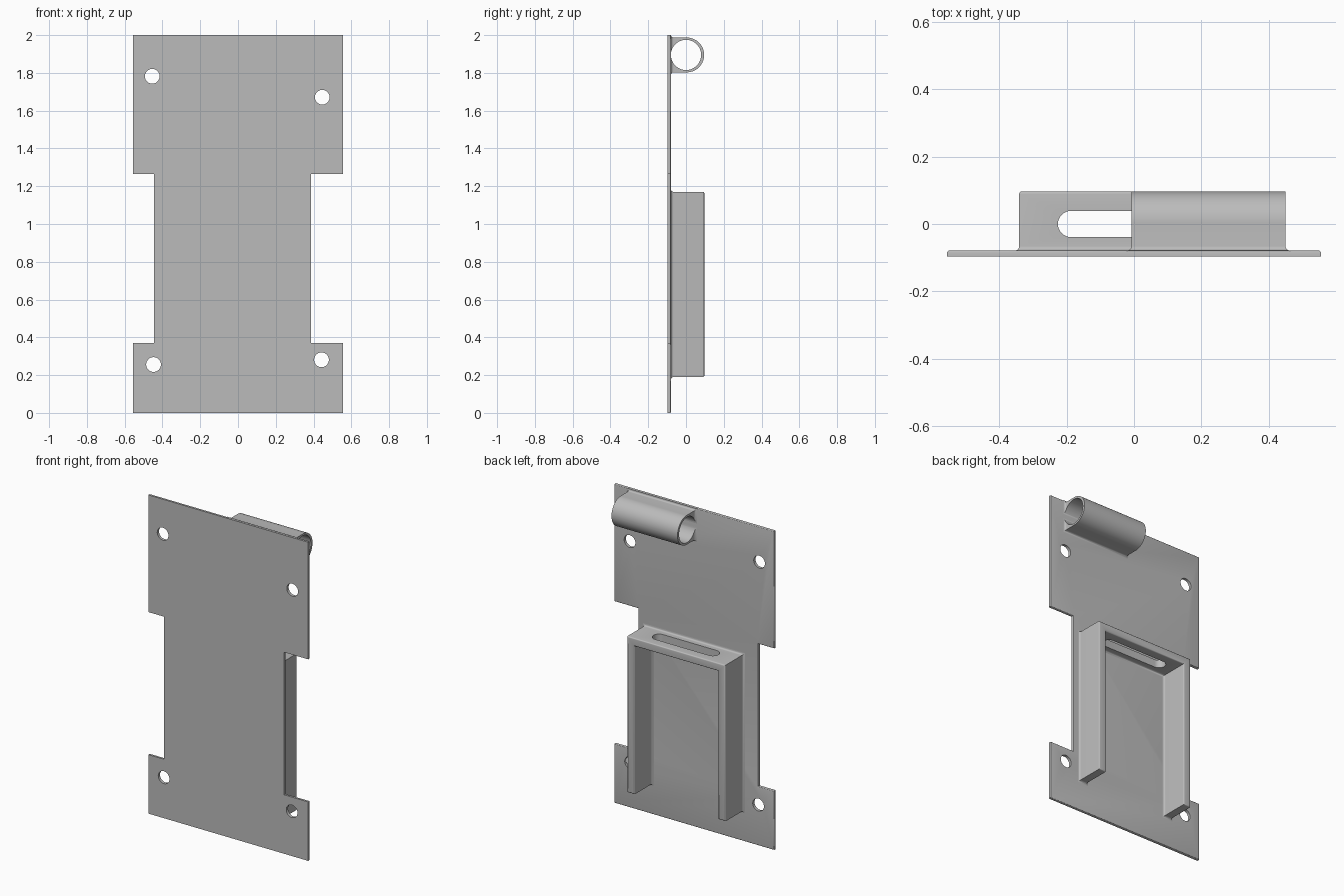
import bpy, bmesh, math
from mathutils import Matrix, Vector

cube = bpy.data.objects.get("Cube")
if cube:
    bpy.data.objects.remove(cube, do_unlink=True)

grey = bpy.data.materials.new("plain_grey")
grey.use_nodes = True
colour = (0.5, 0.5, 0.5, 1)
grey.diffuse_color = colour
grey.node_tree.nodes["Principled BSDF"].inputs["Base Color"].default_value = colour

FRONT, BACK, RIM = -0.097, -0.079, 0.097
FILLET, ROUND = 0.013, 0.008


def make_object(name, bm):
    bmesh.ops.recalc_face_normals(bm, faces=bm.faces)
    mesh = bpy.data.meshes.new(name)
    bm.to_mesh(mesh)
    bm.free()
    obj = bpy.data.objects.new(name, mesh)
    bpy.context.collection.objects.link(obj)
    mesh.materials.append(grey)
    return obj


def loft(name, levels):
    """Skin a stack of (y, [(x, z), ...]) outlines and cap both ends."""
    bm = bmesh.new()
    rings = [[bm.verts.new((x, y, z)) for x, z in pts] for y, pts in levels]
    n = len(rings[0])
    for a, b in zip(rings, rings[1:]):
        for i in range(n):
            j = (i + 1) % n
            bm.faces.new((a[i], a[j], b[j], b[i]))
    bm.faces.new(rings[0])
    bm.faces.new(rings[-1])
    return make_object(name, bm)


def cylinder(bm, centre, radius, depth, axis):
    rot = Vector((0, 0, 1)).rotation_difference(Vector(axis)).to_matrix().to_4x4()
    bmesh.ops.create_cone(bm, cap_ends=True, segments=64, radius1=radius,
                          radius2=radius, depth=depth,
                          matrix=Matrix.Translation(centre) @ rot)


def cut(obj, cutter):
    mod = obj.modifiers.new("cut", "BOOLEAN")
    mod.operation = "DIFFERENCE"
    mod.solver = "EXACT"
    mod.object = cutter
    bpy.context.view_layer.objects.active = obj
    bpy.ops.object.modifier_apply(modifier=mod.name)
    bpy.data.objects.remove(cutter, do_unlink=True)


def smooth(obj):
    bpy.ops.object.select_all(action="DESELECT")
    obj.select_set(True)
    bpy.context.view_layer.objects.active = obj
    bpy.ops.object.shade_smooth_by_angle(angle=math.radians(35))


def foot_fillet():
    """Concave flare where a part meets the plate: (y, outward offset)."""
    out = [(BACK - 0.004, FILLET)]
    for i in range(7):
        a = i / 6 * math.pi / 2
        out.append((BACK + FILLET * (1 - math.cos(a)), FILLET * (1 - math.sin(a))))
    return out


# Back plate with side notches and softened back edges
half = 0.555
right, left, low, high = -0.445, 0.387, 0.37, 1.265
outline = [(-half, 0), (half, 0), (half, low), (left, low), (left, high), (half, high),
           (half, 2), (-half, 2), (-half, high), (right, high), (right, low), (-half, low)]
plate = loft("back_plate", [(FRONT, outline), (BACK, outline)])
bm = bmesh.new()
bm.from_mesh(plate.data)
rim = [e for e in bm.edges if all(abs(v.co.y - BACK) < 1e-5 for v in e.verts)]
bmesh.ops.bevel(bm, geom=rim, offset=0.006, segments=3, profile=0.5, affect="EDGES")
bm.to_mesh(plate.data)
bm.free()

# Four screw holes
bm = bmesh.new()
for x, z in [(-0.454, 1.782), (0.446, 1.671), (-0.447, 0.256), (0.442, 0.281)]:
    cylinder(bm, (x, FRONT, z), 0.039, 0.1, (0, 1, 0))
cut(plate, make_object("hole_cutter", bm))
smooth(plate)


# Open-bottomed bracket: two legs joined by a slotted top wall
def bracket_outline(d):
    o, i = 0.341 + d, 0.291 - d
    bottom, inner, top = 0.19 - d, 1.12 - d, 1.17 + d
    return [(-o, bottom), (-i, bottom), (-i, inner), (i, inner),
            (i, bottom), (o, bottom), (o, top), (-o, top)]


steps = foot_fillet()
for k in range(5):
    a = k / 4 * math.pi / 2
    steps.append((RIM - ROUND * (1 - math.sin(a)), -ROUND * (1 - math.cos(a))))
bracket = loft("bracket", [(y, bracket_outline(d)) for y, d in steps])

# Round-ended slot through the bracket top
reach, slot_r = 0.187, 0.039
slot = []
for side, start in ((1, -math.pi / 2), (-1, math.pi / 2)):
    for k in range(17):
        a = start + k / 16 * math.pi
        slot.append((side * reach + slot_r * math.cos(a), slot_r * math.sin(a)))
bm = bmesh.new()
face = bm.faces.new([bm.verts.new((x, y, 1.07)) for x, y in slot])
ext = bmesh.ops.extrude_face_region(bm, geom=[face])
bmesh.ops.translate(bm, vec=(0, 0, 0.2),
                    verts=[v for v in ext["geom"] if isinstance(v, bmesh.types.BMVert)])
cut(bracket, make_object("slot_cutter", bm))
smooth(bracket)

# Tube holder: square at the plate, round at the back, bored along x
tube_y, tube_z, tube_r, bore_r = 0.004, 1.895, 0.092, 0.08
x0, x1 = -0.008, 0.45


def tube_outline(d, h):
    return [(x0 - d, tube_z - h), (x1 + d, tube_z - h),
            (x1 + d, tube_z + h), (x0 - d, tube_z + h)]


levels = [(y, tube_outline(d, tube_r + d)) for y, d in foot_fillet()]
for k in range(32):
    a = k / 32 * math.pi / 2
    levels.append((tube_y + tube_r * math.sin(a), tube_outline(0, tube_r * math.cos(a))))
tube = loft("tube_holder", levels)
bm = bmesh.new()
cylinder(bm, ((x0 + x1) / 2, tube_y - 0.004, tube_z), bore_r, 1, (1, 0, 0))
cut(tube, make_object("bore_cutter", bm))
smooth(tube)
